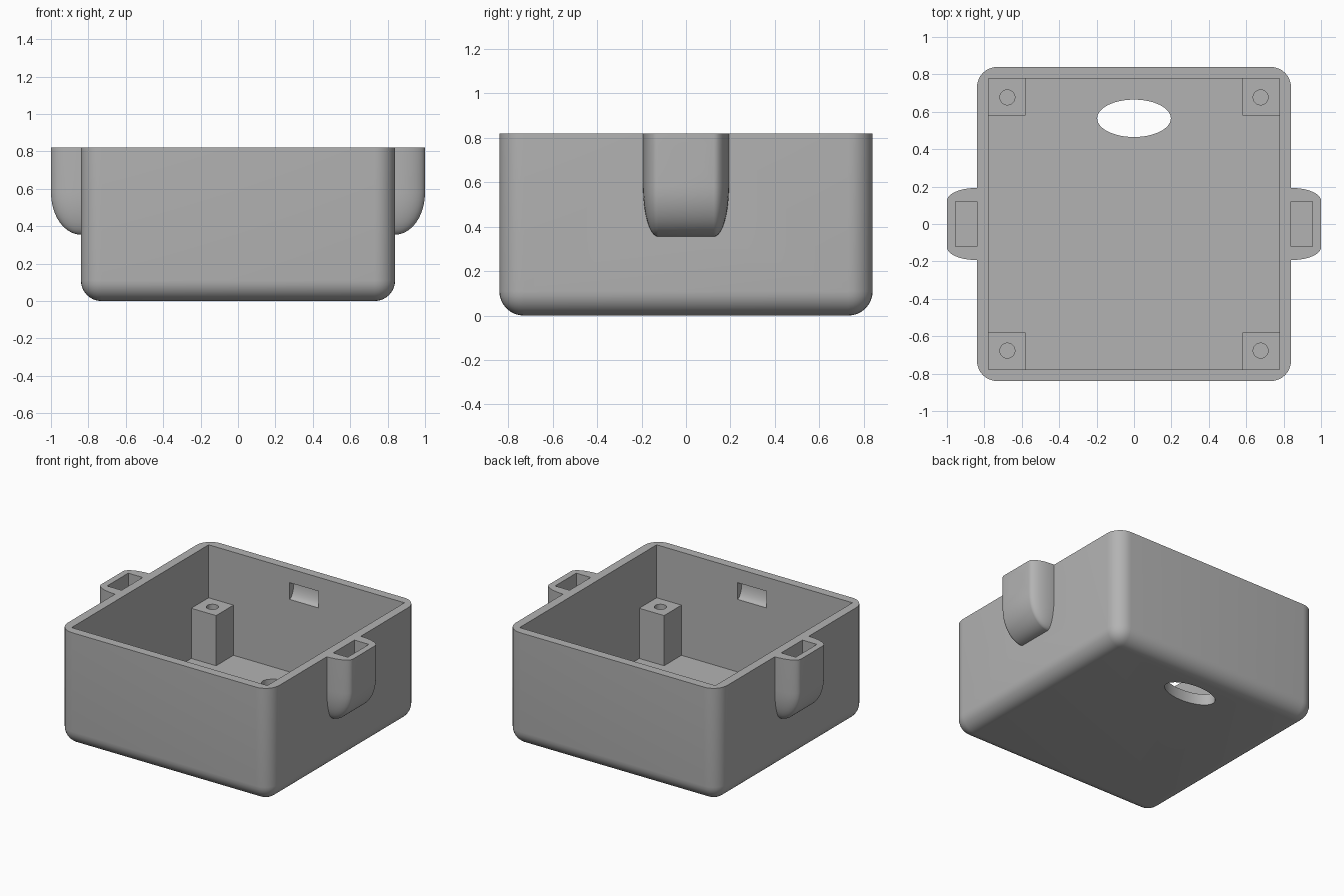
import bpy
import bmesh
import math
from mathutils import Vector

default = bpy.data.objects.get("Cube")
if default:
    bpy.data.objects.remove(default, do_unlink=True)

grey = bpy.data.materials.new("plain grey")
grey.use_nodes = True
colour = (0.45, 0.45, 0.45, 1)
grey.diffuse_color = colour
grey.node_tree.nodes["Principled BSDF"].inputs["Base Color"].default_value = colour

HEIGHT, OUTER, INNER, FLOOR = 0.82, 0.84, 0.777, 0.08


def make_object(name, bm):
    bmesh.ops.recalc_face_normals(bm, faces=bm.faces)
    mesh = bpy.data.meshes.new(name)
    bm.to_mesh(mesh)
    bm.free()
    mesh.materials.append(grey)
    obj = bpy.data.objects.new(name, mesh)
    bpy.context.collection.objects.link(obj)
    return obj


def box_mesh(low, high):
    bm = bmesh.new()
    bmesh.ops.create_cube(bm, size=1)
    low, high = Vector(low), Vector(high)
    for v in bm.verts:
        v.co = (low + high) / 2 + v.co * (high - low)
    return bm


def box(name, low, high):
    return make_object(name, box_mesh(low, high))


def cylinder(name, centre, rx, ry, length, along_x=False):
    bm = bmesh.new()
    bmesh.ops.create_cone(bm, cap_ends=True, segments=48, radius1=1, radius2=1, depth=length)
    for v in bm.verts:
        p = Vector((v.co.x * rx, v.co.y * ry, v.co.z))
        if along_x:
            p = Vector((p.z, p.x, p.y))
        v.co = p + Vector(centre)
    return make_object(name, bm)


def combine(target, tool, operation="DIFFERENCE"):
    tool.hide_render = True
    mod = target.modifiers.new("combine", "BOOLEAN")
    mod.operation = operation
    mod.solver = "EXACT"
    mod.object = tool
    bpy.ops.object.select_all(action="DESELECT")
    bpy.context.view_layer.objects.active = target
    target.select_set(True)
    bpy.ops.object.modifier_apply(modifier=mod.name)
    bpy.data.objects.remove(tool, do_unlink=True)


def smooth(obj):
    bpy.ops.object.select_all(action="DESELECT")
    bpy.context.view_layer.objects.active = obj
    obj.select_set(True)
    bpy.ops.object.shade_smooth_by_angle(angle=math.radians(30))


def side_lug(side):
    # Hull of two quarter ellipsoids, extended up to the rim and into the wall
    bm = bmesh.new()
    steps = 10
    for sy in (-1, 1):
        for i in range(steps + 1):
            a = math.pi / 2 * i / steps
            for j in range(steps + 1):
                b = math.pi / 2 * j / steps
                x = OUTER + 0.16 * math.cos(a) * math.cos(b)
                y = sy * (0.125 + 0.068 * math.sin(a) * math.cos(b))
                z = 0.58 - 0.225 * math.sin(b)
                bm.verts.new((side * x, y, z))
                if j == 0:
                    bm.verts.new((side * x, y, HEIGHT))
                if i == steps:
                    bm.verts.new((side * (OUTER - 0.03), y, z))
        bm.verts.new((side * (OUTER - 0.03), sy * 0.193, HEIGHT))
    bmesh.ops.remove_doubles(bm, verts=bm.verts, dist=0.0001)
    hull = bmesh.ops.convex_hull(bm, input=bm.verts)
    spare = {g for g in hull["geom_interior"] + hull["geom_unused"]
             if isinstance(g, bmesh.types.BMVert)}
    bmesh.ops.delete(bm, geom=list(spare), context="VERTS")
    bmesh.ops.dissolve_limit(bm, angle_limit=0.002, verts=bm.verts, edges=bm.edges)
    return make_object("side_lug", bm)


def catch_cutter(side):
    # Ramp with a concave curve, deepest at its top
    top, bottom, depth, steps = 0.72, 0.60, 0.05, 8
    profile = [(INNER - 0.02, bottom), (INNER - 0.02, top), (INNER + depth, top)]
    for i in range(1, steps + 1):
        a = math.pi / 2 * i / steps
        profile.append((INNER + depth * math.cos(a), top - (top - bottom) * math.sin(a)))
    bm = bmesh.new()
    face = bm.faces.new([bm.verts.new((side * -0.135, side * y, z)) for y, z in profile])
    swept = bmesh.ops.extrude_face_region(bm, geom=[face])["geom"]
    ends = [g for g in swept if isinstance(g, bmesh.types.BMVert)]
    bmesh.ops.translate(bm, verts=ends, vec=(side * 0.23, 0, 0))
    return make_object("catch_cutter", bm)


# Case: rounded outer block
bm = box_mesh((-OUTER, -OUTER, 0), (OUTER, OUTER, HEIGHT))
round_edges = [e for e in bm.edges if any(v.co.z < 0.1 for v in e.verts)]
bmesh.ops.bevel(bm, geom=round_edges, offset=0.11, segments=8, profile=0.5, affect="EDGES")
case = make_object("case", bm)

# Lugs on both sides, joined to the case
for side in (-1, 1):
    combine(case, side_lug(side), "UNION")

# Main cavity, lug pockets and wall catches
combine(case, box("cavity", (-INNER, -INNER, FLOOR), (INNER, INNER, 1)))
for side in (-1, 1):
    xs = sorted((side * OUTER, side * 0.955))
    combine(case, box("lug_pocket", (xs[0], -0.12, 0.6), (xs[1], 0.12, 1)))
    combine(case, catch_cutter(side))

# Cross hole through the lugs and oval opening in the floor
combine(case, cylinder("cross_hole", (0, 0, 0.71), 0.07, 0.07, 2.4, along_x=True))
combine(case, cylinder("floor_opening", (0, 0.565, 0), 0.197, 0.1, 0.5))
smooth(case)

# Corner posts with screw holes
for sx, x_name in ((-1, "right"), (1, "left")):
    for sy, y_name in ((-1, "front"), (1, "back")):
        xs = sorted((sx * 0.58, sx * (INNER + 0.01)))
        ys = sorted((sy * 0.58, sy * (INNER + 0.01)))
        post = box(f"{y_name}_{x_name}_post", (xs[0], ys[0], FLOOR - 0.02), (xs[1], ys[1], 0.44))
        combine(post, cylinder("screw_hole", (sx * 0.677, sy * 0.677, 0.4), 0.04, 0.04, 0.5))
        smooth(post)
